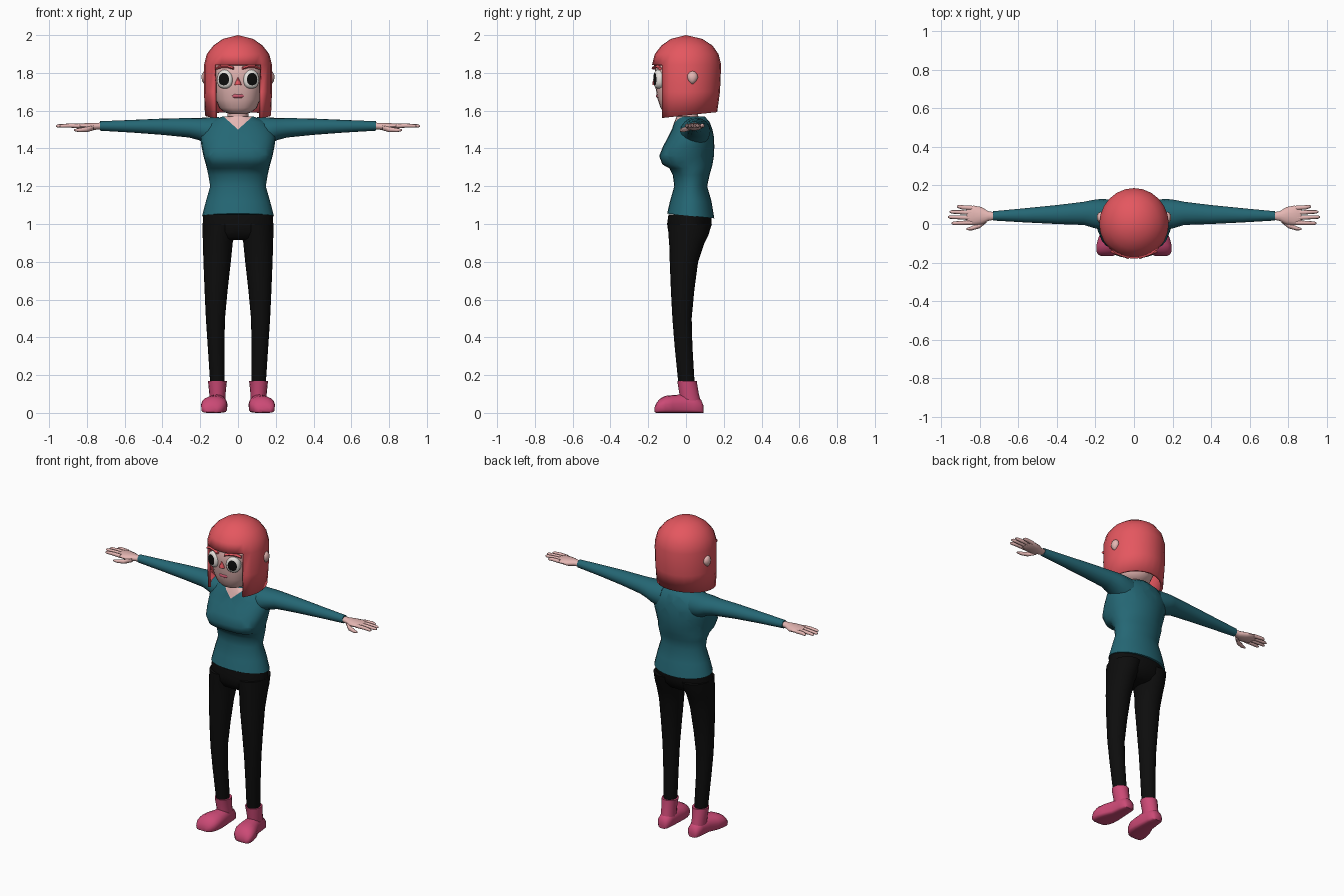
import bpy, bmesh, math
from mathutils import Vector, Matrix


def mat(name, r, g, b):
    m = bpy.data.materials.new(name)
    m.diffuse_color = (r, g, b, 1)
    return m


HAIR = mat("coral hair", 0.78, 0.095, 0.115)
TEAL = mat("teal knit", 0.018, 0.135, 0.175)
BLACK = mat("black cloth", 0.004, 0.004, 0.004)
PINK = mat("pink shoe", 0.60, 0.068, 0.18)
SKIN = mat("skin", 0.78, 0.47, 0.45)
WHITE = mat("eye white", 0.82, 0.78, 0.74)
LIP = mat("lip rose", 0.62, 0.11, 0.17)


def finish(bm, name, mats, angle=50):
    bmesh.ops.recalc_face_normals(bm, faces=bm.faces)
    me = bpy.data.meshes.new(name)
    bm.to_mesh(me)
    bm.free()
    for m in mats:
        me.materials.append(m)
    ob = bpy.data.objects.new(name, me)
    bpy.context.collection.objects.link(ob)
    bpy.ops.object.select_all(action='DESELECT')
    ob.select_set(True)
    bpy.context.view_layer.objects.active = ob
    bpy.ops.object.shade_smooth_by_angle(angle=math.radians(angle))
    return ob


def skin_rings(bm, rings):
    """Bridge rings of points and close both ends."""
    vs = [[bm.verts.new(p) for p in r] for r in rings]
    n = len(vs[0])
    for r0, r1 in zip(vs, vs[1:]):
        for i in range(n):
            j = (i + 1) % n
            bm.faces.new((r0[i], r0[j], r1[j], r1[i]))
    bm.faces.new(vs[0])
    bm.faces.new(vs[-1])


def loft(rings, axis='z', seg=24):
    """Rings are (t, a0, a1, b0, b1[, n]); n squares off the low-b half."""
    out = []
    for t, a0, a1, b0, b1, *rest in rings:
        n = rest[0] if rest else 2.0
        pts = []
        for i in range(seg):
            c = math.cos(math.tau * i / seg)
            s = math.sin(math.tau * i / seg)
            k = 2 / (n if s < -1e-6 else 2.0)
            a = (a0 + a1) / 2 + (a1 - a0) / 2 * math.copysign(abs(c) ** k, c)
            b = (b0 + b1) / 2 + (b1 - b0) / 2 * math.copysign(abs(s) ** k, s)
            pts.append({'z': (a, b, t), 'x': (t, a, b), 'y': (a, t, b)}[axis])
        out.append(pts)
    bm = bmesh.new()
    skin_rings(bm, out)
    return bm


def pair(make, name, mats, angle=50):
    """Build a part on both sides."""
    for side, s in (("left", 1), ("right", -1)):
        bm = make()
        bm.transform(Matrix.Diagonal((s, 1, 1, 1)))
        finish(bm, name + "_" + side, mats, angle)


def tube(path, seg=8):
    """Round tube through (x, y, z, radius) points running along x."""
    return loft([(x, y - r, y + r, z - r, z + r) for x, y, z, r in path], 'x', seg)


# Sweater body with a V neckline showing skin
bm = loft([(1.045, -.19, .19, -.10, .15), (1.12, -.17, .17, -.085, .135),
           (1.20, -.147, .147, -.062, .112), (1.26, -.157, .157, -.07, .125),
           (1.295, -.165, .165, -.088, .135, 2.4), (1.315, -.17, .17, -.125, .14, 3),
           (1.36, -.183, .183, -.142, .148, 3), (1.41, -.193, .193, -.122, .15, 2.6),
           (1.46, -.20, .20, -.095, .148, 2.3), (1.50, -.19, .19, -.075, .14),
           (1.54, -.15, .15, -.062, .125), (1.568, -.085, .085, -.05, .10)])
for v in bm.verts:
    if v.co.z < 1.05:
        v.co.z -= .1 * v.co.y
for s in (-1, 1):
    bmesh.ops.bisect_plane(bm, geom=bm.verts[:] + bm.edges[:] + bm.faces[:],
                           plane_co=(0, 0, 1.50), plane_no=(s * .9, 0, -1))
for f in bm.faces:
    c = f.calc_center_median()
    f.material_index = int(c.z - 1.5 > .9 * abs(c.x) and c.y < .01)
finish(bm, "sweater_body", [TEAL, SKIN])

# Sleeves
pair(lambda: loft([(.10, -.03, .125, 1.40, 1.566), (.17, -.03, .13, 1.425, 1.563),
                   (.21, -.02, .125, 1.445, 1.562), (.26, -.005, .115, 1.458, 1.561),
                   (.40, .0, .098, 1.472, 1.558), (.56, .008, .082, 1.484, 1.551),
                   (.73, .018, .066, 1.494, 1.544)], 'x', 16), "sleeve", [TEAL])

# Hands: palm, four fingers and a thumb
pair(lambda: loft([(.715, .024, .06, 1.503, 1.537), (.755, .016, .066, 1.498, 1.536),
                   (.79, -.002, .088, 1.495, 1.535), (.83, -.006, .095, 1.502, 1.533),
                   (.86, -.002, .092, 1.508, 1.53), (.868, .004, .086, 1.513, 1.527)],
                  'x', 14), "palm", [SKIN])
for i, (y0, x1, y1) in enumerate([(.083, .917, .090), (.058, .955, .063),
                                  (.032, .963, .036), (.007, .945, .004)]):
    pair(lambda: tube([(.84, y0, 1.519, .012), (.89, (y0 + y1) / 2, 1.521, .011),
                       (x1 - .01, y1, 1.519, .009), (x1, y1, 1.518, .004)]),
         "finger_%d" % (i + 1), [SKIN])
pair(lambda: tube([(.765, .02, 1.51, .014), (.80, -.008, 1.50, .014),
                   (.84, -.022, 1.497, .011), (.868, -.027, 1.497, .005)]), "thumb", [SKIN])

# Trousers: hips and two legs
finish(loft([(1.05, -.184, .184, -.093, .135), (1.0, -.187, .187, -.10, .135),
             (.96, -.186, .186, -.094, .122), (.925, -.165, .165, -.075, .09),
             (.915, -.12, .12, -.05, .06)]), "trouser_hips", [BLACK])
pair(lambda: loft([(1.0, .005, .187, -.096, .137), (.94, .018, .187, -.093, .118),
                   (.90, .028, .186, -.089, .098), (.80, .038, .183, -.086, .064),
                   (.65, .055, .177, -.08, .044), (.50, .069, .170, -.072, .03),
                   (.35, .072, .160, -.06, .034), (.15, .070, .147, -.04, .046)],
                  seg=20), "trouser_leg", [BLACK])

# Shoes: ankle cuff and foot with a flat sole
pair(lambda: loft([(.168, .058, .158, -.046, .057), (.16, .06, .158, -.045, .058),
                   (.10, .066, .152, -.035, .068), (.03, .064, .15, -.03, .085)],
                  seg=16), "shoe_cuff", [PINK])
pair(lambda: loft([(.092, .085, .13, 0, .04, 5), (.08, .07, .145, 0, .07, 5),
                   (.04, .064, .152, 0, .095, 5), (-.02, .06, .16, 0, .098, 5),
                   (-.07, .056, .184, 0, .094, 5), (-.11, .058, .195, 0, .09, 5),
                   (-.14, .07, .195, 0, .074, 5), (-.158, .09, .187, 0, .05, 5),
                   (-.166, .11, .172, .005, .03, 5)], 'y', 16), "shoe_foot", [PINK])

# Neck and head
finish(loft([(1.53, -.062, .062, -.042, .075), (1.57, -.055, .055, -.045, .065),
             (1.64, -.055, .055, -.05, .06)], seg=16), "neck", [SKIN])
finish(loft([(1.582, -.04, .04, -.09, .03), (1.592, -.072, .072, -.118, .07, 2.3),
             (1.615, -.1, .1, -.135, .10, 2.4), (1.66, -.118, .118, -.15, .12, 2.5),
             (1.72, -.127, .127, -.161, .13, 2.5), (1.78, -.13, .13, -.166, .14, 2.5),
             (1.86, -.13, .13, -.163, .14, 2.5), (1.92, -.10, .10, -.10, .10)]),
       "head", [SKIN])


# Ears
def ear():
    bm = bmesh.new()
    bmesh.ops.create_icosphere(bm, subdivisions=2, radius=1)
    for v in bm.verts:
        v.co.y *= 1 - .4 * max(0, -v.co.z)
    bm.transform(Matrix.Translation((.172, .034, 1.775)) @ Matrix.Diagonal((.022, .03, .036, 1)))
    return bm


pair(ear, "ear", [SKIN])


# Eyes: rounded domes with black pupils
def eye():
    bm = loft([(d, -.043 * k, .043 * k, -.05 * k, .05 * k, 2.4) for d, k in
               ((.03, 1), (-.004, 1), (-.013, .92), (-.017, .80), (-.02, .66),
                (-.022, .40), (-.023, .15))], 'y', 20)
    for f in bm.faces:
        f.material_index = int(f.calc_center_median().y < -.0205)
    bm.transform(Matrix.Translation((.069, -.146, 1.767)) @ Matrix.Rotation(math.radians(17), 4, 'Z'))
    return bm


pair(eye, "eye", [WHITE, BLACK])


# Eyebrows
def brow():
    bm = loft([(x, -.011, .011, h - .008, h + .008) for x, h in
               ((-.048, -.004), (-.02, .004), (.02, .004), (.052, -.006))], 'x', 8)
    bm.transform(Matrix.Translation((.07, -.155, 1.829)) @ Matrix.Rotation(math.radians(20), 4, 'Z'))
    return bm


pair(brow, "eyebrow", [HAIR])

# Nose and lips
finish(loft([(1.735, -.019, .019, -.178, -.15), (1.748, -.015, .015, -.178, -.15),
             (1.775, -.003, .003, -.168, -.15)], seg=8), "nose", [HAIR])
finish(loft([(x, -.152 - d, -.13, 1.677 - h, 1.679 + h) for x, d, h in
             ((-.038, -.004, .002), (-.018, .006, .012), (0, .008, .011),
              (.018, .006, .012), (.038, -.004, .002))], 'x', 10), "lips", [LIP])

# Bobbed hair: rings (z, half width, front, back) with an open face area
bm = bmesh.new()
rows = []
SEG = 24
for k, (z, rx, yf, yb) in enumerate([(1.575, .175, .178, .165), (1.70, .18, .18, .18),
                                     (1.843, .18, .18, .186), (1.90, .165, .165, .172),
                                     (1.945, .13, .13, .14), (1.98, .08, .08, .086)]):
    row = []
    for i in range(SEG):
        a = math.tau * i / SEG
        y = -math.cos(a) * (yf if math.cos(a) > 0 else yb)
        row.append(bm.verts.new((math.sin(a) * rx, y, z + (.105 * y if k == 0 else 0))))
    rows.append(row)
top = bm.verts.new((0, 0, 2.0))
for k in range(len(rows) - 1):
    for i in range(SEG):
        j = (i + 1) % SEG
        if k < 2 and (i < 3 or i >= SEG - 3):
            continue
        bm.faces.new((rows[k][i], rows[k][j], rows[k + 1][j], rows[k + 1][i]))
for i in range(SEG):
    bm.faces.new((rows[-1][i], rows[-1][(i + 1) % SEG], top))
bmesh.ops.delete(bm, geom=[v for v in bm.verts if not v.link_faces], context='VERTS')
hair = finish(bm, "hair", [HAIR])
mod = hair.modifiers.new("thickness", 'SOLIDIFY')
mod.thickness = .016
mod.offset = -1
